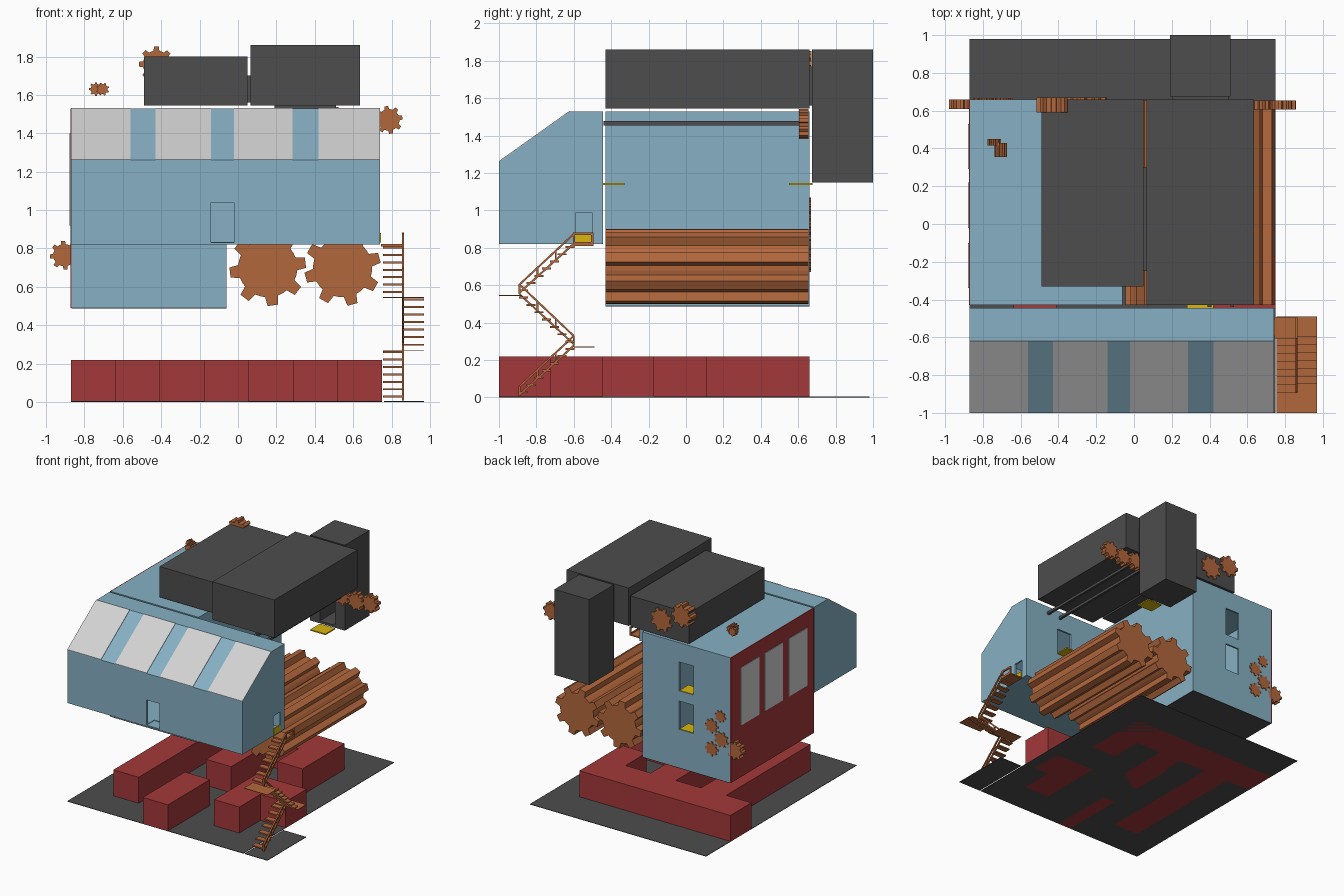
import bpy, bmesh, math

if "Cube" in bpy.data.objects:
    bpy.data.objects.remove(bpy.data.objects["Cube"])


def mat(name, r, g, b):
    m = bpy.data.materials.new(name)
    m.diffuse_color = (r, g, b, 1)
    m.use_nodes = True
    m.node_tree.nodes["Principled BSDF"].inputs["Base Color"].default_value = m.diffuse_color
    return m


BLUE = mat("blue_wall", .238, .434, .546)
WHITE = mat("white_panel", .65, .65, .65)
BROWN = mat("copper_brown", .45, .137, .046)
RED = mat("dark_red", .37, .04, .042)
DARK = mat("charcoal", .074, .074, .074)
YELLOW = mat("yellow", .70, .47, .004)


def prism(name, pts, axis, a0, a1, m):
    """Extrude a 2D outline along x (pts are y,z) or along y (pts are x,z)."""
    bm = bmesh.new()

    def place(p, a):
        return (a, p[0], p[1]) if axis == 'x' else (p[0], a, p[1])
    lo = [bm.verts.new(place(p, a0)) for p in pts]
    hi = [bm.verts.new(place(p, a1)) for p in pts]
    bm.faces.new(lo)
    bm.faces.new(hi[::-1])
    n = len(pts)
    for i in range(n):
        j = (i + 1) % n
        bm.faces.new((lo[i], hi[i], hi[j], lo[j]))
    bmesh.ops.recalc_face_normals(bm, faces=bm.faces)
    me = bpy.data.meshes.new(name)
    bm.to_mesh(me)
    bm.free()
    me.materials.append(m)
    o = bpy.data.objects.new(name, me)
    bpy.context.collection.objects.link(o)
    return o


def box(name, x0, x1, y0, y1, z0, z1, m):
    return prism(name, [(x0, z0), (x1, z0), (x1, z1), (x0, z1)], 'y', y0, y1, m)


def cut(target, *cutters):
    """Subtract the cutters from the target, then remove them."""
    bpy.context.view_layer.objects.active = target
    for c in cutters:
        c.hide_render = True
        mod = target.modifiers.new("cut", 'BOOLEAN')
        mod.operation = 'DIFFERENCE'
        mod.solver = 'EXACT'
        mod.object = c
        bpy.ops.object.modifier_apply(modifier=mod.name)
        bpy.data.objects.remove(c)


def gear(name, x, z, r, y0, y1, teeth=8, turn=0.0, root=.77):
    pts = []
    step = 360 / teeth
    for k in range(teeth):
        for da, rr in ((-.28, root), (-.17, 1), (.17, 1), (.28, root), (.5, root)):
            a = math.radians(turn + step * (k + da))
            pts.append((x + r * rr * math.cos(a), z + r * rr * math.sin(a)))
    return prism(name, pts, 'y', y0, y1, BROWN)


# Ground plates
box("ground_plate", -.87, .75, -1, .98, 0, .004, DARK)
box("stair_ground_plate", .76, .97, -1, -.49, 0, .004, DARK)

# Red base blocks on a 7 x 6 grid: column start, end, row start, end
CX, CY = 1.62 / 7, 1.66 / 6
for n, (i0, i1, j0, j1) in enumerate([(0, 6, 5, 6), (1, 2, 1, 5), (3, 4, 0, 2),
                                      (3, 4, 3, 5), (5, 6, 4, 5), (5, 6, 1, 3), (6, 7, 2, 3)]):
    box(f"base_block_{n}", -.87 + i0 * CX, -.87 + i1 * CX, -1 + j0 * CY, -1 + j1 * CY, 0, .22, RED)

# Front room with slanted glazing, hollow, with three doorways
front = prism("front_room", [(-1, .82), (-1, 1.26), (-.62, 1.53), (-.445, 1.53), (-.445, .82)],
              'x', -.87, .74, BLUE)
cut(front,
    prism("hollow", [(-.985, .835), (-.985, 1.25), (-.615, 1.515), (-.46, 1.515), (-.46, .835)],
          'x', -.855, .725, BLUE),
    box("front_door", -.14, -.02, -1.1, -.9, .83, 1.04, BLUE),
    box("side_door", .6, .8, -.59, -.5, .83, .985, BLUE),
    box("back_door", .28, .42, -.5, -.4, 1.14, 1.365, BLUE))

# White panels on the slope leave three blue stripes
for n, (x0, x1) in enumerate([(-.87, -.56), (-.43, -.14), (-.02, .285), (.42, .74)]):
    prism(f"slope_panel_{n}", [(-1, 1.26), (-.62, 1.53), (-.622, 1.533), (-1.0, 1.264)],
          'x', x0, x1, WHITE)

# Rear tower, hollow, with two back windows
tower = box("rear_tower", -.867, -.06, -.43, .66, .492, 1.53, BLUE)
cut(tower,
    box("hollow", -.85, -.075, -.415, .645, .51, 1.515, BLUE),
    box("upper_window", -.53, -.40, .6, .7, 1.13, 1.37, BLUE),
    box("lower_window", -.53, -.40, .6, .7, .81, 1.045, BLUE))
box("tower_underside", -.867, -.06, -.43, .66, .487, .492, DARK)
for n, z in enumerate((1.125, .805)):
    box(f"window_ledge_{n}", -.53, -.40, .54, .655, z, z + .008, YELLOW)

# Red side wall with three tall panes
box("red_side_wall", -.874, -.867, -.43, .66, .49, 1.53, RED)
for n, y in enumerate((.29, -.02, -.34)):
    box(f"side_pane_{n}", -.879, -.873, y, y + .24, .92, 1.40, WHITE)

# Roof boxes, back shaft and their link
box("roof_box_left", -.49, .05, -.33, .66, 1.545, 1.80, DARK)
box("roof_box_right", .065, .635, -.43, .66, 1.545, 1.86, DARK)
box("roof_link", .04, .07, -.25, .3, 1.56, 1.70, DARK)
shaft = box("back_shaft", .19, .51, .675, 1, 1.15, 1.86, DARK)
cut(shaft, box("shaft_door", .28, .42, .6, .9, 1.17, 1.39, DARK))
box("shaft_link", .2, .5, .65, .68, 1.56, 1.77, DARK)

# Yellow bridges at the doorways
box("front_bridge", .28, .42, -.445, -.33, 1.136, 1.146, YELLOW)
box("back_bridge", .28, .42, .55, .676, 1.136, 1.146, YELLOW)
box("side_threshold", .735, .745, -.59, -.505, .832, .88, YELLOW)

# Long drive rollers
gear("roller_left", .155, .70, .20, -.43, .655, turn=7.5)
gear("roller_right", .545, .70, .20, -.43, .655, turn=15)

# Drive rods beneath the roof
for n, x in enumerate((.40, .52)):
    box(f"drive_rod_{n}", x - .01, x + .01, -.44, .62, 1.455, 1.477, DARK)

# Small gears: x, z, radius, y start, y end, turn
small = [(.785, 1.47, .073, .605, .655, 10), (.655, 1.455, .073, .605, .655, 30),
         (.525, 1.465, .073, .605, .655, 10),
         (-.425, 1.76, .092, .59, .67, 0), (-.24, 1.68, .10, .61, .67, 20),
         (-.905, .765, .075, .61, .66, 5), (-.79, .83, .065, .61, .667, 20),
         (-.70, .92, .06, .61, .667, 0), (-.70, .73, .06, .61, .667, 0),
         (-.78, 1.02, .05, .61, .667, 10)]
for n, (x, z, r, y0, y1, t) in enumerate(small):
    gear(f"small_gear_{n}", x, z, r, y0, y1, turn=t)

# Tiny gear pair floating over the tower
gear("tiny_gear", -.74, 1.63, .036, .415, .45)
gear("tiny_gear_hub", -.705, 1.63, .034, .355, .43, turn=20)

# Zigzag stairs
INNER = (.854, .866)


def bar(name, y0, z0, y1, z1, t=.014):
    """Sloping beam on the middle line of the stairs."""
    prism(name, [(y0, z0), (y1, z1), (y1, z1 + t), (y0, z0 + t)], 'x', *INNER, BROWN)


flights = [(.755, .86, -.89, -.60, 0, .27), (.86, .97, -.60, -.89, .27, .545),
           (.755, .86, -.89, -.60, .545, .815)]
for f, (x0, x1, ya, yb, za, zb) in enumerate(flights):
    for k in range(7):
        t = (k + .5) / 7
        y, z = ya + (yb - ya) * t, za + (zb - za) * (k + .6) / 7
        box(f"tread_{f}_{k}", x0, x1, y - .024, y + .024, z, z + .01, BROWN)
    bar(f"stringer_{f}", ya, za + .008, yb, zb)
    bar(f"hand_rail_{f}", ya, za + .052, yb, zb + .052)
    for k in range(4):
        t = k / 3
        y, z = ya + (yb - ya) * t, za + (zb - za) * t
        box(f"rail_post_{f}_{k}", *INNER, y - .005, y + .005, z + .008, z + .062, BROWN)

# Landings and the railing of the top one
box("landing_low", .755, .97, -.60, -.49, .268, .272, BROWN)
box("landing_middle", .755, .97, -1, -.88, .543, .547, BROWN)
box("landing_top", .745, .866, -.605, -.495, .811, .822, BROWN)
box("top_rail", *INNER, -.605, -.495, .868, .882, BROWN)
box("top_rail_bottom", *INNER, -.605, -.495, .815, .83, BROWN)
for n, y in enumerate((-.605, -.507)):
    box(f"top_rail_post_{n}", *INNER, y, y + .012, .815, .882, BROWN)
